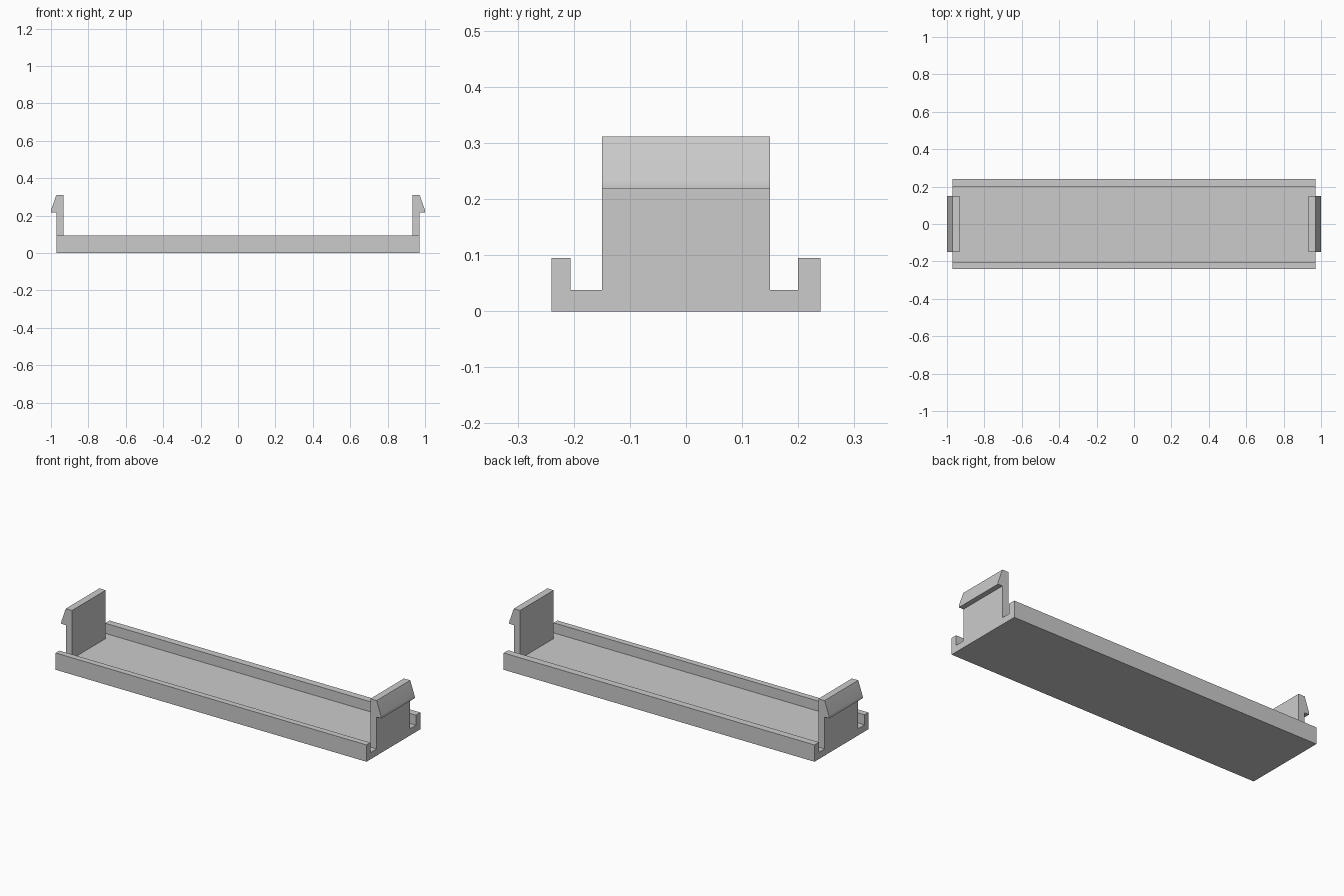
import bpy
import bmesh
from mathutils import Vector

cube = bpy.data.objects.get("Cube")
if cube:
    bpy.data.objects.remove(cube, do_unlink=True)

grey = bpy.data.materials.new("light grey plastic")
grey.use_nodes = True
colour = (0.6, 0.6, 0.6, 1)
grey.diffuse_color = colour
grey.node_tree.nodes["Principled BSDF"].inputs["Base Color"].default_value = colour


def extrude_profile(name, points, direction):
    """Make a solid by sweeping a closed outline along a straight direction."""
    bm = bmesh.new()
    face = bm.faces.new([bm.verts.new(p) for p in points])
    swept = bmesh.ops.extrude_face_region(bm, geom=[face])["geom"]
    verts = [v for v in swept if isinstance(v, bmesh.types.BMVert)]
    bmesh.ops.translate(bm, verts=verts, vec=Vector(direction))
    bmesh.ops.recalc_face_normals(bm, faces=bm.faces)
    mesh = bpy.data.meshes.new(name)
    bm.to_mesh(mesh)
    bm.free()
    mesh.materials.append(grey)
    obj = bpy.data.objects.new(name, mesh)
    bpy.context.collection.objects.link(obj)
    return obj


# Shallow tray: channel section running the full length
LENGTH, FLOOR, RIM = 0.971, 0.038, 0.095
section = [(-0.24, 0), (0.24, 0), (0.24, RIM), (0.2, RIM), (0.2, FLOOR),
           (-0.206, FLOOR), (-0.206, RIM), (-0.24, RIM)]
extrude_profile("tray", [(-LENGTH, y, z) for y, z in section], (2 * LENGTH, 0, 0))

# Upright snap clips with an outward barb, one at each end
WIDTH = 0.15
barb = [(0.932, FLOOR), (LENGTH, FLOOR), (LENGTH, 0.218), (1.0, 0.218),
        (1.0, 0.225), (0.998, 0.234), (LENGTH, 0.311), (0.932, 0.311)]
for name, side in (("left_clip", 1), ("right_clip", -1)):
    clip = extrude_profile(name, [(side * x, -WIDTH, z) for x, z in barb],
                           (0, 2 * WIDTH, 0))
    bpy.ops.object.select_all(action="DESELECT")
    clip.select_set(True)
    bpy.context.view_layer.objects.active = clip
    bpy.ops.object.shade_smooth_by_angle(angle=0.4)
